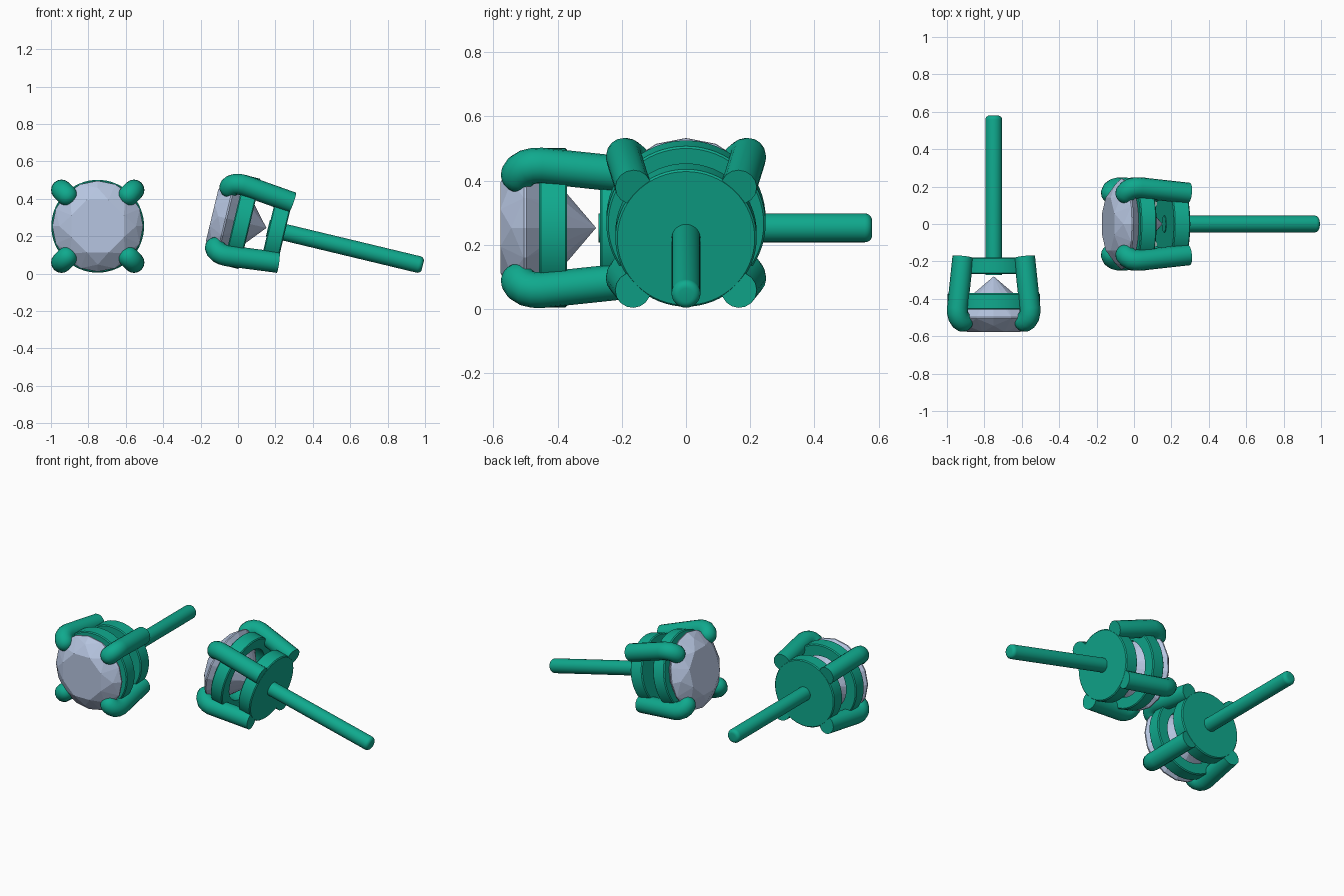
import bpy, bmesh, math
from mathutils import Matrix, Vector

if "Cube" in bpy.data.objects:
    bpy.data.objects.remove(bpy.data.objects["Cube"])

# materials
def material(name, color):
    m = bpy.data.materials.new(name)
    m.diffuse_color = color
    m.use_nodes = True
    m.node_tree.nodes["Principled BSDF"].inputs["Base Color"].default_value = m.diffuse_color
    return m

METAL = material("green_metal", (0.005, 0.40, 0.27, 1))
GEM = material("pale_stone", (0.47, 0.56, 0.75, 1))


def add_object(name, bm, mat, place, smooth=True):
    bmesh.ops.recalc_face_normals(bm, faces=bm.faces)
    me = bpy.data.meshes.new(name)
    bm.to_mesh(me)
    bm.free()
    ob = bpy.data.objects.new(name, me)
    bpy.context.collection.objects.link(ob)
    finish(ob, mat, place, smooth)


def finish(ob, mat, place, smooth):
    ob.data.materials.append(mat)
    ob.matrix_world = place
    if smooth:
        bpy.ops.object.select_all(action='DESELECT')
        ob.select_set(True)
        bpy.context.view_layer.objects.active = ob
        bpy.ops.object.shade_smooth_by_angle(angle=math.radians(35))


# turned part: closed (radius, y) profile spun around the y axis
def turned(name, profile, place, sides=64):
    bm = bmesh.new()
    vs = [bm.verts.new((r, y, 0)) for r, y in profile]
    es = [bm.edges.new((vs[i], vs[(i + 1) % len(vs)])) for i in range(len(vs))]
    bmesh.ops.spin(bm, geom=vs + es, cent=(0, 0, 0), axis=(0, 1, 0),
                   angle=math.tau, steps=sides)
    bmesh.ops.remove_doubles(bm, verts=bm.verts, dist=1e-5)
    bmesh.ops.delete(bm, geom=[e for e in bm.edges if not e.link_faces], context='EDGES')
    add_object(name, bm, METAL, place)


# brilliant-cut stone: hull of facet rings
def stone(name, place):
    bm = bmesh.new()
    step = math.tau / 16
    # radius, y, count, angular offset in sixteenths
    for r, y, n, off in [(0.152, 0.002, 8, 1), (0.205, 0.036, 8, 0),
                         (0.243, 0.075, 16, 0), (0.243, 0.083, 16, 0),
                         (0.108, 0.208, 8, 0)]:
        for i in range(n):
            a = i * math.tau / n + off * step
            bm.verts.new((r * math.cos(a), y, r * math.sin(a)))
    bm.verts.new((0, 0.30, 0))
    bmesh.ops.convex_hull(bm, input=bm.verts)
    bmesh.ops.dissolve_limit(bm, angle_limit=0.01, verts=bm.verts, edges=bm.edges)
    add_object(name, bm, GEM, place, smooth=False)


# four bent prongs with rounded tips: (distance from axis, y, thickness)
def prongs(name, place):
    path = [(0.233, 0.404, 1), (0.274, 0.13, 1), (0.273, 0.105, 1),
            (0.266, 0.083, 1), (0.252, 0.067, 1), (0.235, 0.059, 1)]
    for k in range(1, 7):
        a = k * math.pi / 12
        path.append((0.235 - 0.056 * math.sin(a), 0.059 - 0.004 * math.sin(a),
                     max(math.cos(a), 0.03)))
    cu = bpy.data.curves.new(name, 'CURVE')
    cu.dimensions = '3D'
    cu.bevel_depth = 0.056
    cu.bevel_resolution = 6
    cu.use_fill_caps = True
    for q in range(4):
        a = math.pi / 4 + q * math.pi / 2
        sp = cu.splines.new('POLY')
        sp.points.add(len(path) - 1)
        for p, (r, y, w) in zip(sp.points, path):
            p.co = (r * math.cos(a), y, r * math.sin(a), 1)
            p.radius = w
    ob = bpy.data.objects.new(name, cu)
    bpy.context.collection.objects.link(ob)
    bpy.ops.object.select_all(action='DESELECT')
    ob.select_set(True)
    bpy.context.view_layer.objects.active = ob
    bpy.ops.object.convert(target='MESH')
    finish(bpy.context.object, METAL, place, True)


def earring(tag, place):
    stone(tag + "_stone", place)
    prongs(tag + "_prongs", place)
    # gallery ring under the stone
    turned(tag + "_ring", [(0.175, 0.122), (0.242, 0.122), (0.248, 0.128),
                           (0.248, 0.204), (0.242, 0.21), (0.175, 0.21)], place)
    # base disc
    turned(tag + "_base", [(0, 0.312), (0.214, 0.312), (0.22, 0.318),
                           (0.22, 0.396), (0.214, 0.402), (0, 0.402)], place)
    # ear post with rounded end
    tip = [(0.022 + 0.023 * math.cos(a), 1.137 + 0.023 * math.sin(a))
           for a in (i * math.pi / 10 for i in range(6))]
    turned(tag + "_post", [(0, 0.308), (0.045, 0.308)] + tip + [(0, 1.16)], place, 32)


# one earring faces the front, the other lies tilted on its post
earring("upright", Matrix.Translation((-0.75, -0.58, 0.253)))
earring("resting", Matrix.Translation((-0.14, 0, 0.314))
        @ Matrix.Rotation(math.radians(13.5), 4, 'Y')
        @ Matrix.Rotation(math.radians(-90), 4, 'Z'))
